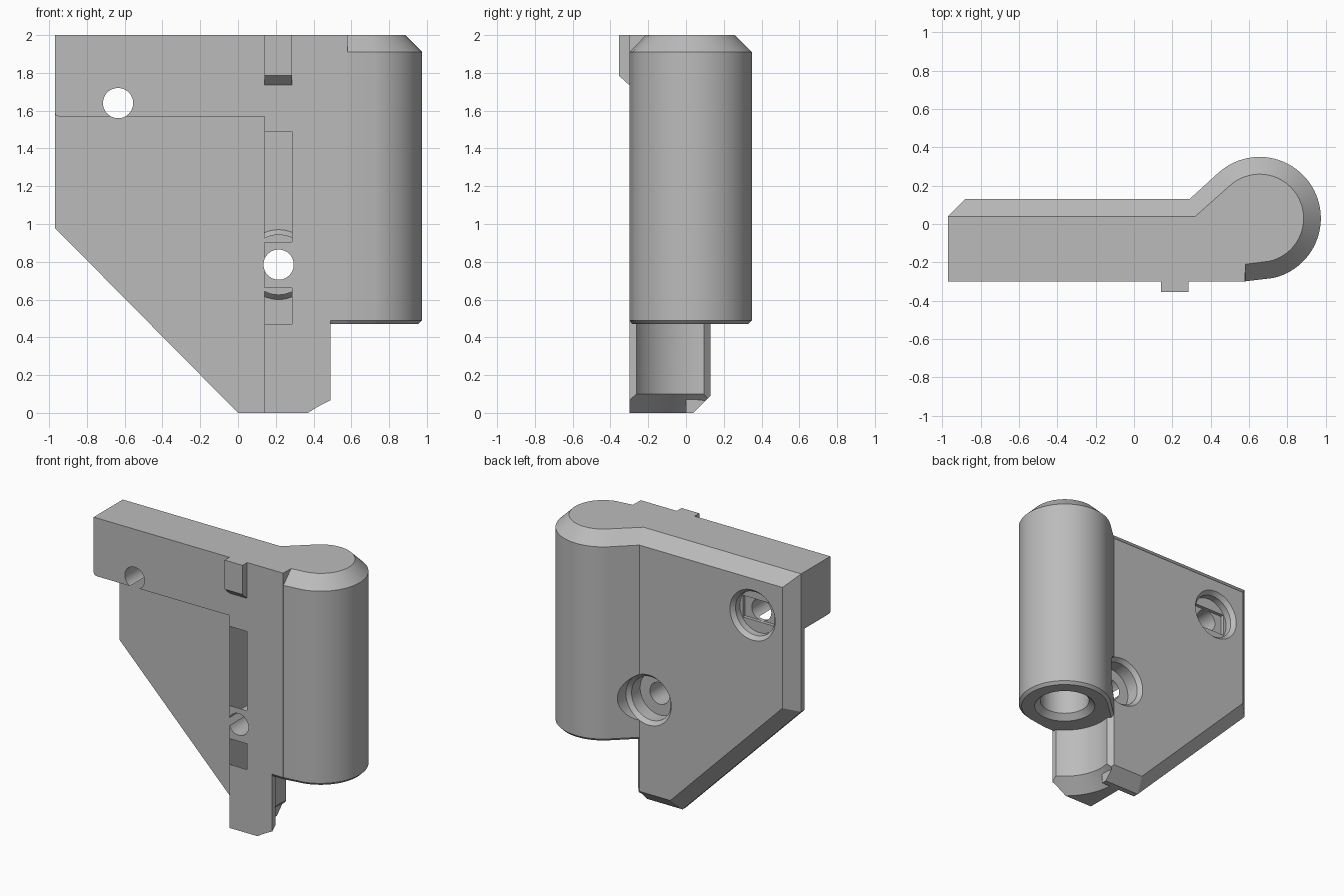
import bpy, bmesh, math
from mathutils import Vector

cube = bpy.data.objects.get("Cube")
if cube:
    bpy.data.objects.remove(cube, do_unlink=True)

grey = bpy.data.materials.new("plain_grey")
grey.use_nodes = True
grey.diffuse_color = (0.5, 0.5, 0.5, 1)
grey.node_tree.nodes["Principled BSDF"].inputs["Base Color"].default_value = (0.5, 0.5, 0.5, 1)

AXIS = Vector((0.655, 0.03))      # centre of the barrel
FRONT, BACK = -0.30, 0.13
CHAMFER = 0.09


def loft(name, sections):
    """Closed solid through matching loops of 3D points."""
    bm = bmesh.new()
    loops = [[bm.verts.new(p) for p in s] for s in sections]
    for a, b in zip(loops, loops[1:]):
        for i in range(len(a)):
            j = (i + 1) % len(a)
            bm.faces.new((a[i], a[j], b[j], b[i]))
    bm.faces.new(loops[0])
    bm.faces.new(loops[-1])
    bmesh.ops.recalc_face_normals(bm, faces=bm.faces)
    mesh = bpy.data.meshes.new(name)
    bm.to_mesh(mesh)
    bm.free()
    obj = bpy.data.objects.new(name, mesh)
    mesh.materials.append(grey)
    bpy.context.collection.objects.link(obj)
    return obj


def prism(name, outline, axis, lo, hi):
    """Extrude a 2D outline along x, y or z."""
    def place(p, t):
        q = list(p)
        q.insert("xyz".index(axis), t)
        return q
    return loft(name, [[place(p, t) for p in outline] for t in (lo, hi)])


def box(name, x0, x1, y0, y1, z0, z1):
    return prism(name, [(x0, y0), (x1, y0), (x1, y1), (x0, y1)], "z", z0, z1)


def turned(name, centre, axis, rings, n=64):
    """Round solid from (position, radius) rings along y or z."""
    sections = []
    for t, r in rings:
        ring = []
        for i in range(n):
            a = math.tau * i / n
            u, v = centre[0] + r * math.cos(a), centre[1] + r * math.sin(a)
            ring.append((u, t, v) if axis == "y" else (u, v, t))
        sections.append(ring)
    return loft(name, sections)


def combine(target, tool, operation):
    mod = target.modifiers.new(tool.name, "BOOLEAN")
    mod.object, mod.operation, mod.solver = tool, operation, "EXACT"
    deps = bpy.context.evaluated_depsgraph_get()
    mesh = bpy.data.meshes.new_from_object(target.evaluated_get(deps))
    target.modifiers.clear()
    target.data = mesh
    bpy.data.objects.remove(tool, do_unlink=True)


# Back plate with a chamfered rear rim
c = CHAMFER
k = c * math.tan(math.pi / 8)
rim = [(-0.97, 2), (-0.97, 0.98), (0, 0), (0.29, 0), (0.29, 2)]
inner = [(-0.97 + c, 2 - c), (-0.97 + c, 0.98 + k), (k, c), (0.29, c), (0.29, 2 - c)]
bracket = loft("hinge_bracket", [[(x, y, z) for x, z in pts] for y, pts in
               ((0, rim), (BACK - c, rim), (BACK, inner))])

# Barrel block, with chamfered top and a fine chamfer below
def barrel_section(z, d, front_y, notch_y, back_x):
    r = 0.32 - d
    arc = [(AXIS.x + r * math.cos(a), AXIS.y + r * math.sin(a))
           for a in (math.radians(-77 + 209 * i / 48) for i in range(49))]
    pts = [(0.14, front_y), (0.58, front_y), (0.581, notch_y), *arc,
           (back_x, BACK - d), (0.14, BACK - d)]
    return [(x, y, z) for x, y in pts]

barrel = loft("barrel", [
    barrel_section(0.47, 0.02, -0.285, -0.284, 0.297),
    barrel_section(0.49, 0, FRONT, -0.299, 0.29),
    barrel_section(2 - c, 0, FRONT, -0.299, 0.29),
    barrel_section(2, c, FRONT, -0.21, 0.32)])

# Lower strip, hollowed to clear a neighbouring barrel
strip = prism("lower_strip", [(0.14, FRONT), (0.49, FRONT), (0.49, -0.05),
              (0.36, 0.06), (0.29, BACK), (0.14, BACK)], "z", 0, 0.55)
combine(strip, turned("clearance", AXIS, "z",
        [(-0.02, 0.456), (0.1, 0.336), (0.47, 0.336)], 96), "DIFFERENCE")
combine(strip, prism("rear_wedge", [(0.03, -0.01), (0.23, 0.19), (0.3, -0.01)],
        "x", 0.1, 0.6), "DIFFERENCE")

# Overhanging top bar with an eased lower corner
bar = prism("top_bar", [(-0.97, 2), (-0.97, 1.59), (-0.964, 1.576), (-0.95, 1.57),
            (0.2, 1.57), (0.2, 2)], "y", FRONT, 0.02)

for part in (strip, barrel, bar):
    combine(bracket, part, "UNION")

# Locating ridges on the front, bevelled at their free ends
for lo, hi, cut_lo, cut_hi in ((0.47, 0.66, 0, 0.05), (0.905, 1.49, 0.05, 0.05),
                               (1.735, 2, 0.05, 0)):
    ridge = prism("ridge", [(-0.25, lo), (FRONT, lo), (-0.355, lo + cut_lo),
                  (-0.355, hi - cut_hi), (FRONT, hi), (-0.25, hi)], "x", 0.14, 0.285)
    combine(bracket, ridge, "UNION")

# Screw holes with rear counterbores
for x, z, floor in ((-0.635, 1.64, 0.05), (0.215, 0.785, 0)):
    combine(bracket, turned("counterbore", (x, z), "y",
            [(floor, 0.16), (0.1, 0.16), (BACK, 0.185), (0.5, 0.185)]), "DIFFERENCE")
    combine(bracket, turned("screw_hole", (x, z), "y", [(-0.5, 0.08), (0.3, 0.08)], 48),
            "DIFFERENCE")
combine(bracket, box("bridge_slot", -0.77, -0.50, 0.025, 0.08, 1.56, 1.72), "DIFFERENCE")

# Pin socket in the barrel
combine(bracket, turned("pin_socket", AXIS, "z",
        [(0.45, 0.23), (0.51, 0.17), (1.75, 0.17)]), "DIFFERENCE")

# Shading
bpy.ops.object.select_all(action="DESELECT")
bracket.select_set(True)
bpy.context.view_layer.objects.active = bracket
bpy.ops.object.shade_smooth_by_angle(angle=math.radians(20))
